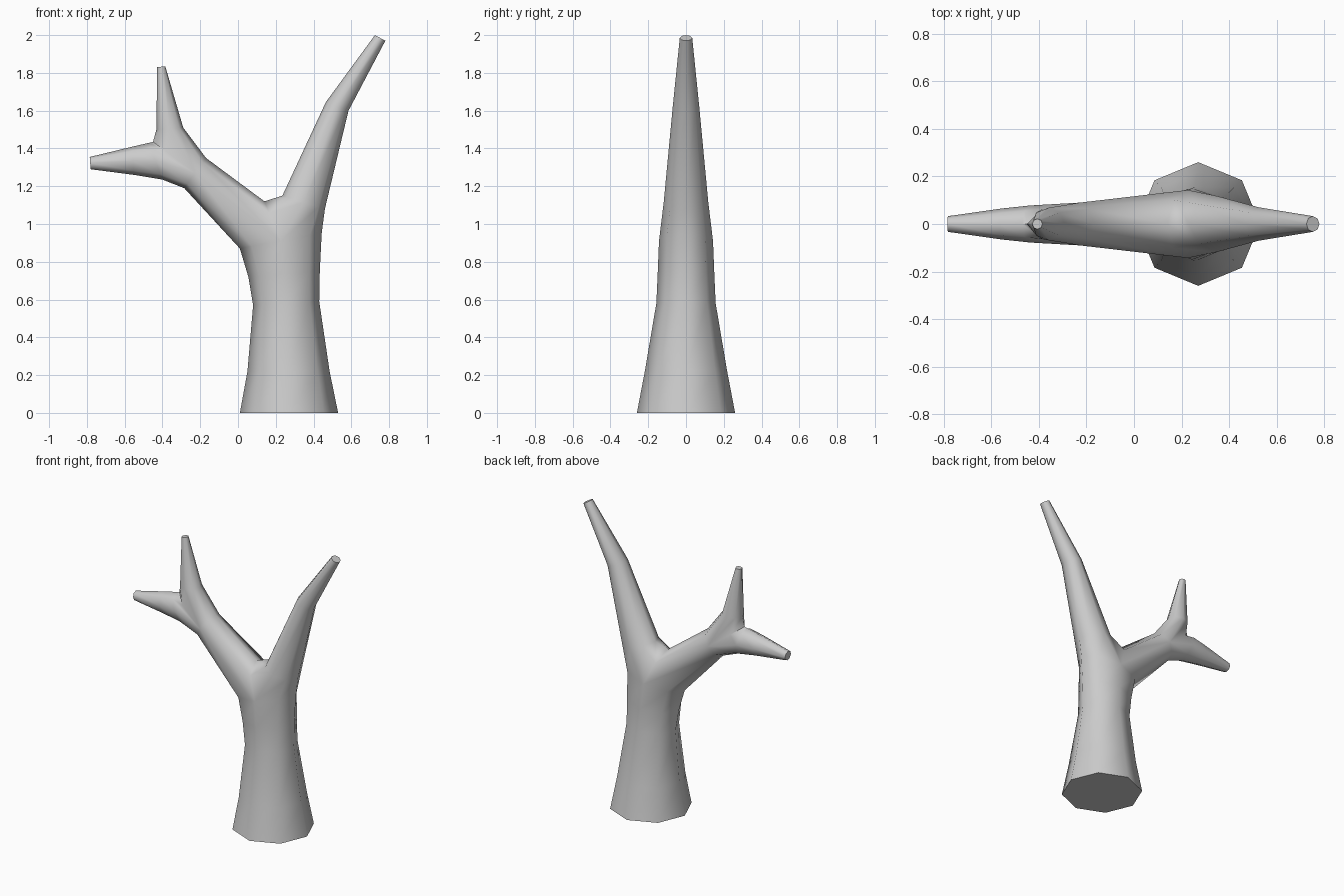
import bpy, bmesh, math
from mathutils import Vector

if "Cube" in bpy.data.objects:
    bpy.data.objects.remove(bpy.data.objects["Cube"])

SIDES = 8
bm = bmesh.new()


def ring(a, b, depth):
    """Octagon spanning two edge points (x, z), with half-thickness depth in y."""
    a, b = Vector((a[0], 0, a[1])), Vector((b[0], 0, b[1]))
    verts = []
    for i in range(SIDES):
        t = 2 * math.pi * i / SIDES
        p = (a + b) / 2 + (b - a) / 2 * math.cos(t) + Vector((0, depth * math.sin(t), 0))
        verts.append(bm.verts.new(p))
    return verts


def loft(start, sections):
    """Continue a tube from an existing ring through further sections."""
    for section in sections:
        end = ring(*section)
        for i in range(SIDES):
            j = (i + 1) % SIDES
            bm.faces.new((start[i], start[j], end[j], end[i]))
        start = end
    return start


def fork(base, crotch):
    """Split a ring into two rings that share a curved saddle through the crotch."""
    back, front = base[2].co, base[6].co
    mid, top = (back + front) / 2, Vector((crotch[0], 0, crotch[1]))
    c = math.sqrt(0.5)
    s_back = bm.verts.new(mid + (top - mid) * c + (back - mid) * c)
    s_mid = bm.verts.new(top)
    s_front = bm.verts.new(mid + (top - mid) * c + (front - mid) * c)
    a_side = [s_mid, s_back] + base[2:7] + [s_front]
    b_side = base[0:3] + [s_back, s_mid, s_front] + base[6:8]
    return a_side, b_side


# Trunk
foot = ring((0.01, 0), (0.53, 0), 0.26)
bm.faces.new(foot)
trunk = loft(foot, [
    ((0.05, 0.22), (0.485, 0.22), 0.218),
    ((0.08, 0.57), (0.43, 0.59), 0.157),
    ((0.055, 0.72), (0.433, 0.75), 0.15),
    ((0.01, 0.87), (0.443, 0.95), 0.143),
])
limb_start, tall_start = fork(trunk, (0.14, 1.12))

# Tall branch
tall_tip = loft(tall_start, [
    ((0.235, 1.15), (0.46, 1.08), 0.118),
    ((0.465, 1.645), (0.585, 1.6), 0.07),
    ((0.725, 2.0), (0.78, 1.97), 0.033),
])
bm.faces.new(tall_tip)

# Side limb, splitting into two twigs
limb = loft(limb_start, [((-0.285, 1.19), (-0.17, 1.35), 0.09)])
out_start, up_start = fork(limb, (-0.45, 1.435))

out_tip = loft(out_start, [
    ((-0.4, 1.235), (-0.47, 1.43), 0.078),
    ((-0.55, 1.26), (-0.565, 1.408), 0.065),
    ((-0.78, 1.29), (-0.785, 1.355), 0.033),
])
bm.faces.new(out_tip)

up_tip = loft(up_start, [
    ((-0.432, 1.5), (-0.29, 1.51), 0.068),
    ((-0.428, 1.83), (-0.385, 1.835), 0.022),
])
bm.faces.new(up_tip)

bmesh.ops.recalc_face_normals(bm, faces=bm.faces)
mesh = bpy.data.meshes.new("bare_tree")
bm.to_mesh(mesh)
bm.free()
tree = bpy.data.objects.new("bare_tree", mesh)
bpy.context.collection.objects.link(tree)

# Plain grey bark
bark = bpy.data.materials.new("grey_bark")
bark.use_nodes = True
grey = (0.6, 0.6, 0.6, 1)
bark.diffuse_color = grey
bark.node_tree.nodes["Principled BSDF"].inputs["Base Color"].default_value = grey
mesh.materials.append(bark)

# Smooth sides, crisp cut ends
bpy.ops.object.select_all(action="DESELECT")
tree.select_set(True)
bpy.context.view_layer.objects.active = tree
bpy.ops.object.shade_smooth_by_angle(angle=math.radians(60))
